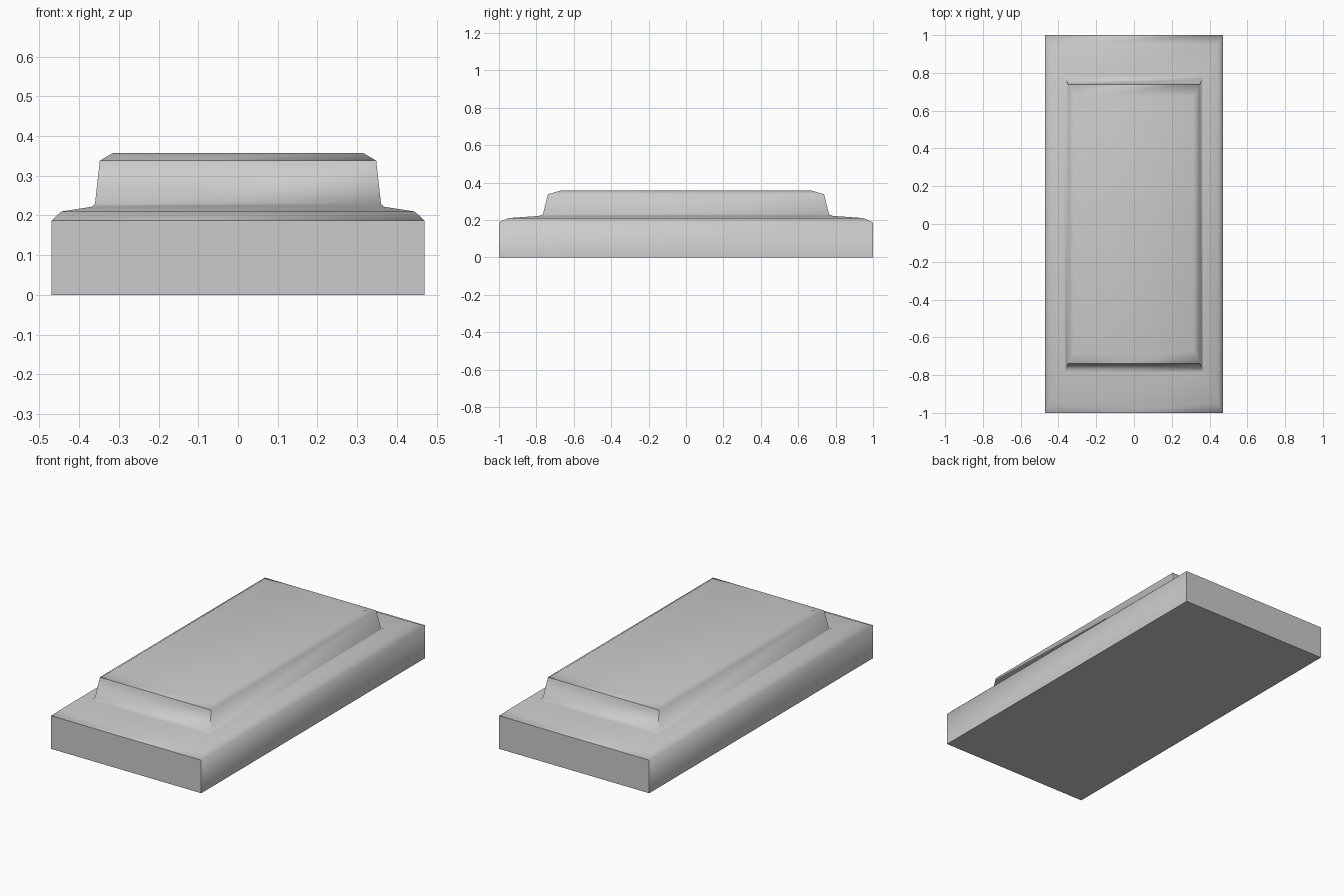
import bpy
import bmesh
import math

cube = bpy.data.objects.get("Cube")
if cube:
    bpy.data.objects.remove(cube, do_unlink=True)

# Plain grey finish
grey = bpy.data.materials.new("plain_grey")
grey.use_nodes = True
colour = (0.6, 0.6, 0.6, 1)
grey.diffuse_color = colour
grey.node_tree.nodes["Principled BSDF"].inputs["Base Color"].default_value = colour

# Half width, half length and height of each rectangular step
steps = [
    (0.47, 1.0, 0),
    (0.47, 1.0, 0.187),
    (0.445, 0.95, 0.21),
    (0.368, 0.785, 0.222),
    (0.36, 0.765, 0.23),
    (0.348, 0.738, 0.338),
    (0.316, 0.67, 0.357),
]

# Stepped slab: stacked rectangles joined by side faces
bm = bmesh.new()
rings = []
for w, l, z in steps:
    corners = [(-w, -l, z), (w, -l, z), (w, l, z), (-w, l, z)]
    rings.append([bm.verts.new(c) for c in corners])
for low, high in zip(rings, rings[1:]):
    for i in range(4):
        j = (i + 1) % 4
        bm.faces.new((low[i], low[j], high[j], high[i]))
bm.faces.new(rings[-1])
bm.faces.new(rings[0][::-1])
bmesh.ops.recalc_face_normals(bm, faces=bm.faces)

mesh = bpy.data.meshes.new("stepped_slab")
bm.to_mesh(mesh)
bm.free()
mesh.materials.append(grey)
slab = bpy.data.objects.new("stepped_slab", mesh)
bpy.context.collection.objects.link(slab)

# Soft shading over the bevels, sharp at the base and upright corners
bpy.ops.object.select_all(action="DESELECT")
slab.select_set(True)
bpy.context.view_layer.objects.active = slab
bpy.ops.object.shade_smooth_by_angle(angle=math.radians(60))
